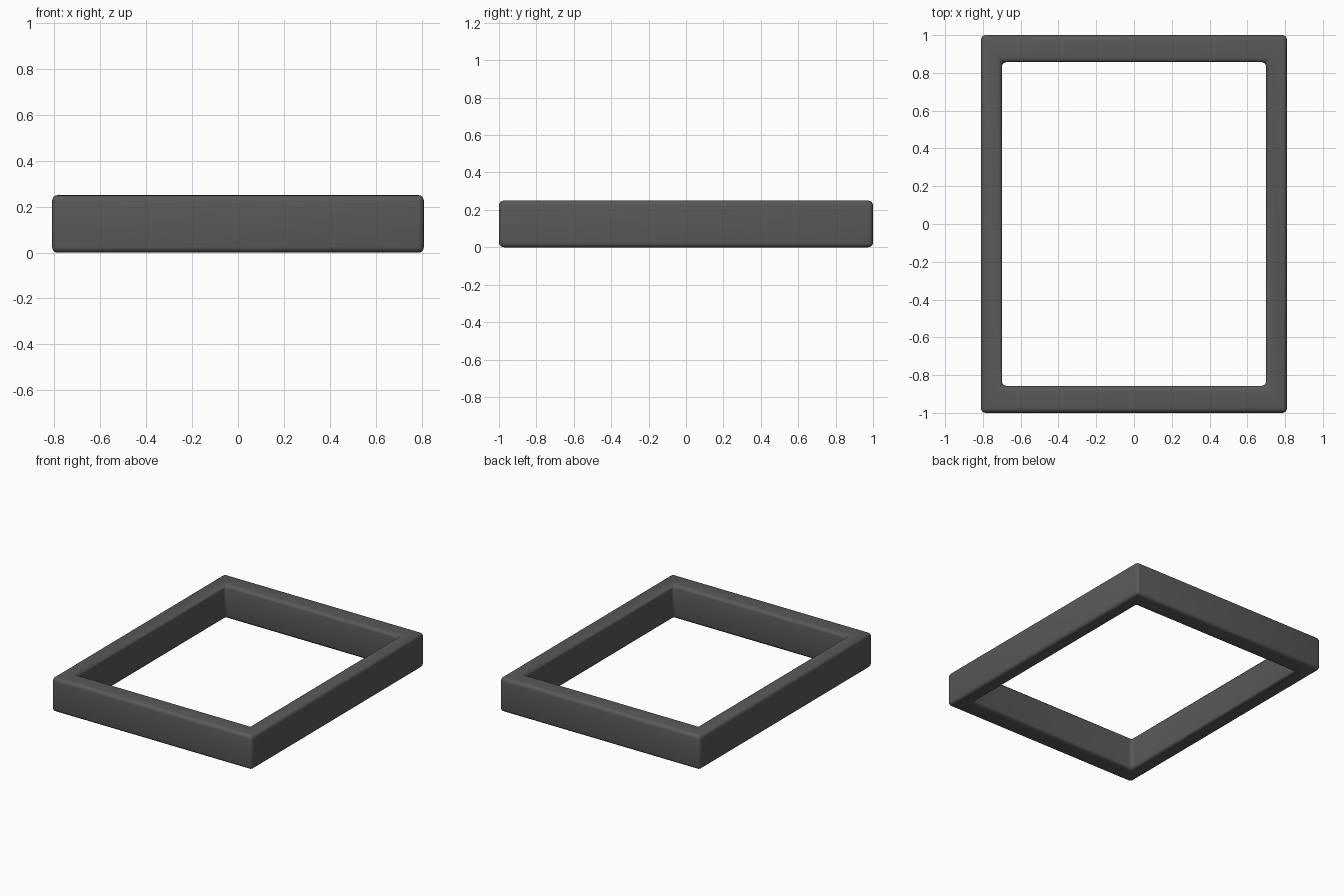
import bpy, bmesh

if "Cube" in bpy.data.objects:
    bpy.data.objects.remove(bpy.data.objects["Cube"])

HEIGHT = 0.25
OUTER = (0.81, 1.0)
INNER = (0.70, 0.857)


def ring(bm, half, z):
    x, y = half
    return [bm.verts.new((sx * x, sy * y, z))
            for sx, sy in ((-1, -1), (1, -1), (1, 1), (-1, 1))]


# Mitred rectangular frame: sweep a four-corner section around the opening
bm = bmesh.new()
rings = [ring(bm, OUTER, 0), ring(bm, OUTER, HEIGHT),
         ring(bm, INNER, HEIGHT), ring(bm, INNER, 0)]
for k in range(4):
    a, b = rings[k], rings[(k + 1) % 4]
    for i in range(4):
        j = (i + 1) % 4
        bm.faces.new((a[i], a[j], b[j], b[i]))
bmesh.ops.recalc_face_normals(bm, faces=bm.faces)

mesh = bpy.data.meshes.new("frame")
bm.to_mesh(mesh)
bm.free()
mesh.shade_smooth()
frame = bpy.data.objects.new("frame", mesh)
bpy.context.collection.objects.link(frame)

# Softly rounded edges
bevel = frame.modifiers.new("rounded_edges", 'BEVEL')
bevel.width = 0.025
bevel.segments = 4
bevel.limit_method = 'ANGLE'

# Dark grey finish
mat = bpy.data.materials.new("dark_grey")
mat.diffuse_color = (0.1, 0.1, 0.1, 1)
mat.use_nodes = True
mat.node_tree.nodes["Principled BSDF"].inputs["Base Color"].default_value = mat.diffuse_color
mesh.materials.append(mat)
